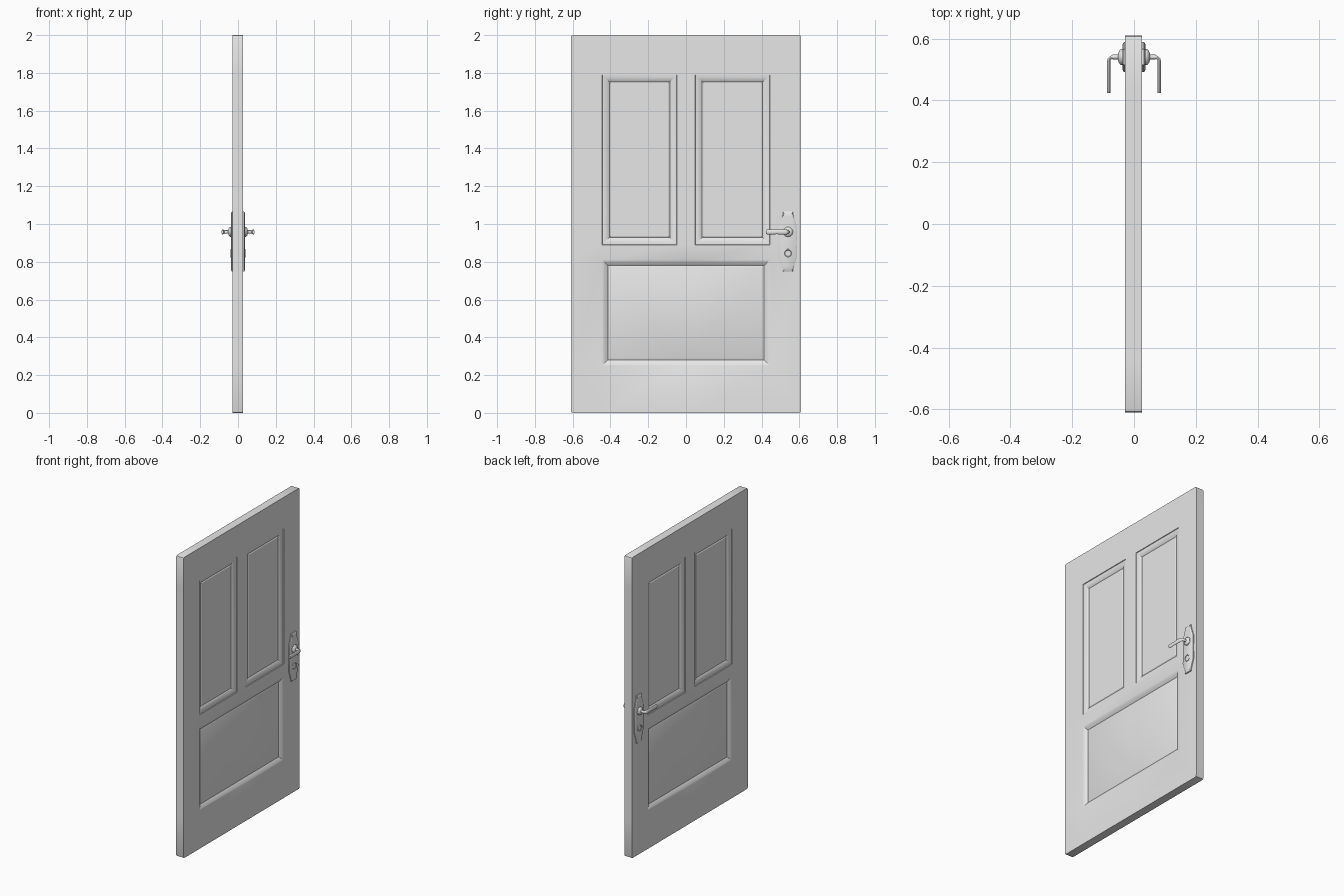
import bpy, bmesh, math
from mathutils import Vector

if "Cube" in bpy.data.objects:
    bpy.data.objects.remove(bpy.data.objects["Cube"])

grey = bpy.data.materials.new("plain_grey")
grey.diffuse_color = (0.8, 0.8, 0.8, 1)
grey.use_nodes = True
grey.node_tree.nodes["Principled BSDF"].inputs["Base Color"].default_value = grey.diffuse_color


def finish(bm, name, smooth=30):
    bmesh.ops.recalc_face_normals(bm, faces=bm.faces)
    me = bpy.data.meshes.new(name)
    bm.to_mesh(me)
    bm.free()
    ob = bpy.data.objects.new(name, me)
    bpy.context.collection.objects.link(ob)
    me.materials.append(grey)
    bpy.ops.object.select_all(action='DESELECT')
    ob.select_set(True)
    bpy.context.view_layer.objects.active = ob
    bpy.ops.object.shade_smooth_by_angle(angle=math.radians(smooth))
    return ob


# Door leaf: gridded slab whose panel cells are inset on both faces
X0, X1 = -0.0285, 0.0265
YS = [-0.61, -0.444, -0.048, 0.048, 0.444, 0.61]
ZS = [0, 0.25, 0.81, 0.89, 1.79, 2.0]
bm = bmesh.new()
V = {(s, i, j): bm.verts.new((x, y, z)) for s, x in enumerate((X0, X1))
     for i, y in enumerate(YS) for j, z in enumerate(ZS)}
upper, lower = [], [[], []]
for s in (0, 1):
    for i in range(5):
        for j in range(5):
            f = bm.faces.new([V[s, i, j], V[s, i + 1, j], V[s, i + 1, j + 1], V[s, i, j + 1]])
            if j == 3 and i in (1, 3):
                upper.append(f)
            if j == 1 and 1 <= i <= 3:
                lower[s].append(f)
rim = [(i, 0) for i in range(5)] + [(5, j) for j in range(5)] + \
      [(i, 5) for i in range(5, 0, -1)] + [(0, j) for j in range(5, 0, -1)]
for a, b in zip(rim, rim[1:] + rim[:1]):
    bm.faces.new([V[0, *a], V[0, *b], V[1, *b], V[1, *a]])
bmesh.ops.recalc_face_normals(bm, faces=bm.faces)
wide = []
for group in lower:
    wide += bmesh.ops.dissolve_faces(bm, faces=group, use_verts=False)["region"]


def inset(faces, steps):
    for t, d in steps:
        bmesh.ops.inset_individual(bm, faces=faces, thickness=t, depth=d, use_even_offset=True)


# stepped moulding, sloped band, then a groove around each panel
inset(upper, [(0.002, -0.004), (0.010, -0.001), (0.022, -0.009), (0.004, -0.004), (0.006, 0.004)])
inset(wide, [(0.010, -0.004), (0.016, -0.009), (0.004, -0.004), (0.010, 0.004)])
corners = [bm.edges.get((V[0, i, j], V[1, i, j])) for i in (0, 5) for j in (0, 5)]
bmesh.ops.bevel(bm, geom=corners, offset=0.01, segments=2, profile=0.5, affect='EDGES')
finish(bm, "door_leaf")


def lathe(name, profile, y, z, side, n=24):
    """Spin (x, radius) points around an x-parallel axis."""
    bm = bmesh.new()
    rings = [[bm.verts.new((side * x, y + r * math.cos(k * math.tau / n),
                            z + r * math.sin(k * math.tau / n))) for k in range(n)]
             for x, r in profile]
    skin(bm, rings)
    return finish(bm, name)


def skin(bm, rings):
    n = len(rings[0])
    for a, b in zip(rings, rings[1:]):
        for k in range(n):
            bm.faces.new([a[k], a[(k + 1) % n], b[(k + 1) % n], b[k]])
    bm.faces.new(rings[0])
    bm.faces.new(rings[-1])


HY, HZ, KZ = 0.54, 0.958, 0.845
# half outline of the backplate: (half width, z)
HALF = [(0.026, 1.065), (0.028, 1.045), (0.048, 0.985), (0.046, 0.90),
        (0.048, 0.825), (0.028, 0.768), (0.026, 0.748)]
OUTLINE = HALF + [(-w, z) for w, z in reversed(HALF)]

for side, tag in ((1, "right"), (-1, "left")):
    # Backplate with sloped rim
    bm = bmesh.new()
    rings = []
    for x, k in ((0.024, 1.0), (0.033, 1.0), (0.037, 0.85)):
        rings.append([bm.verts.new((side * x, HY + w * k, 0.9065 + (z - 0.9065) * (1 - (1 - k) * 0.3)))
                      for w, z in OUTLINE])
    skin(bm, rings)
    finish(bm, "backplate_" + tag)

    # Rosette dome and lock cylinder
    lathe("rosette_" + tag, [(0.034, 0.026), (0.041, 0.026), (0.046, 0.023),
                             (0.050, 0.016), (0.052, 0.010)], HY, HZ, side)
    lathe("lock_ring_" + tag, [(0.034, 0.022), (0.039, 0.022), (0.041, 0.019),
                               (0.038, 0.016)], HY, KZ, side)

    # Lever: shaft going out, rounded bend, flat grip; (x, y, half height)
    path = [(0.045, HY, 0.009), (0.068, HY, 0.009)]
    for k in range(1, 6):
        a = k / 5 * math.pi / 2
        path.append((0.068 + 0.0135 * math.sin(a), HY - 0.0135 * (1 - math.cos(a)), 0.009 + 0.005 * k / 5))
    path += [(0.0815, 0.48, 0.012), (0.0815, 0.435, 0.014), (0.0815, 0.424, 0.011)]
    bm = bmesh.new()
    rings = []
    for i, (x, y, hz) in enumerate(path):
        p, q = path[max(i - 1, 0)], path[min(i + 1, len(path) - 1)]
        d = Vector((q[0] - p[0], q[1] - p[1])).normalized()
        hw = 0.008 if i < 2 else 0.0055
        rings.append([])
        for k in range(12):
            c, s = math.cos(k * math.tau / 12), math.sin(k * math.tau / 12)
            rings[-1].append(bm.verts.new((side * (x - d.y * hw * c), y + d.x * hw * c, HZ + hz * s)))
    skin(bm, rings)
    finish(bm, "lever_" + tag, 50)
